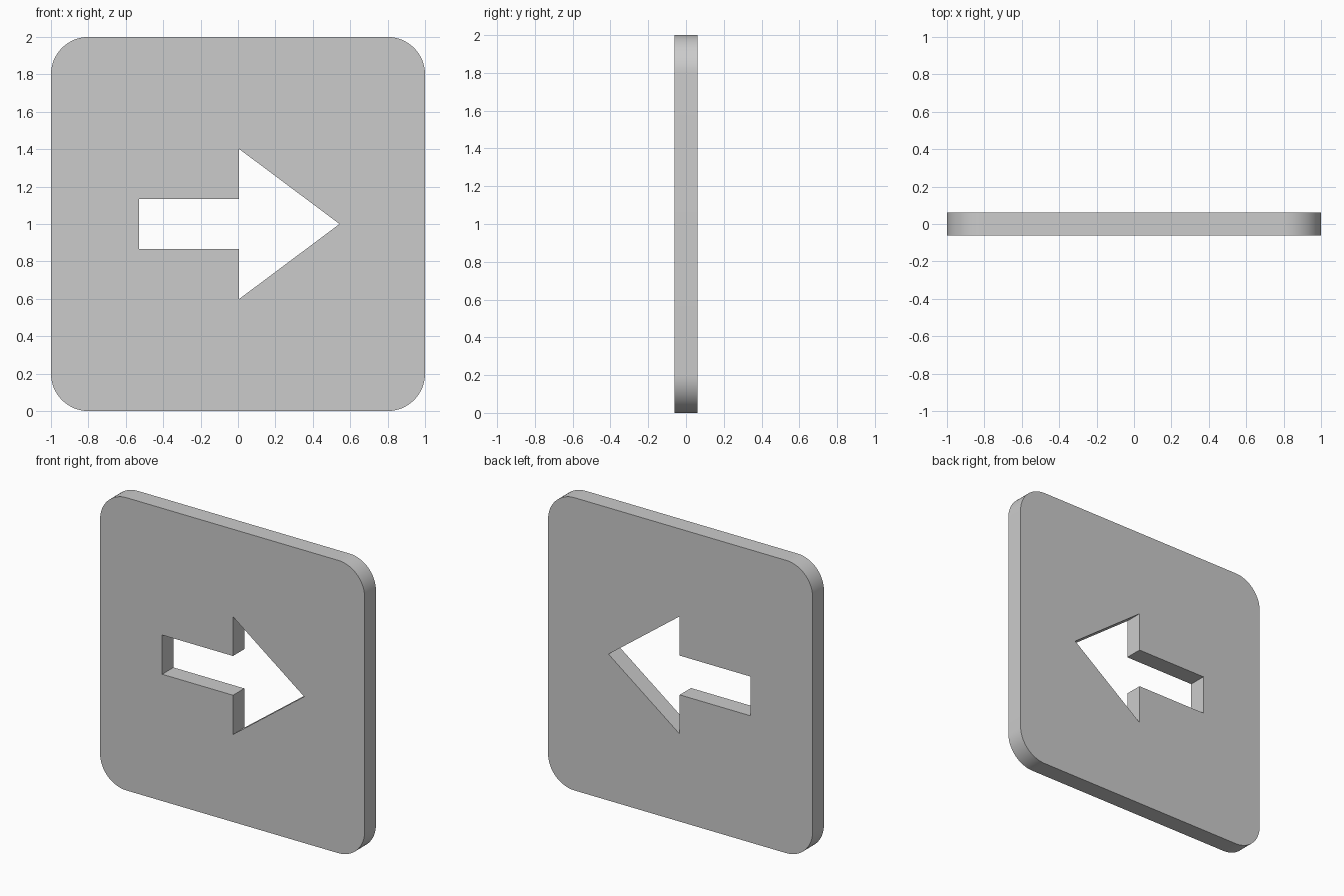
import bpy, bmesh
from math import cos, sin, pi

if "Cube" in bpy.data.objects:
    bpy.data.objects.remove(bpy.data.objects["Cube"])

HALF_T = 0.061      # half the plate thickness
RADIUS = 0.2        # corner radius
STEPS = 16          # segments per rounded corner


def rounded_square(half, radius, centre_z):
    """Outline in (x, z), counter-clockwise."""
    c = half - radius
    points = []
    for i, (sx, sz) in enumerate([(1, 1), (-1, 1), (-1, -1), (1, -1)]):
        for k in range(STEPS + 1):
            a = (i + k / STEPS) * pi / 2
            points.append((sx * c + radius * cos(a),
                           centre_z + sz * c + radius * sin(a)))
    return points


def add_loop(bm, points):
    verts = [bm.verts.new((x, -HALF_T, z)) for x, z in points]
    return [bm.edges.new((v, verts[(i + 1) % len(verts)]))
            for i, v in enumerate(verts)]


# Arrow cut-out: upper half, mirrored about z = 1
upper = [(-0.53, 0.134), (0.005, 0.134), (0.005, 0.402)]
arrow = ([(x, 1 + h) for x, h in upper] + [(0.543, 1.0)]
         + [(x, 1 - h) for x, h in reversed(upper)])

# Plate face with the arrow-shaped hole, extruded to thickness
bm = bmesh.new()
edges = add_loop(bm, rounded_square(1.0, RADIUS, 1.0)) + add_loop(bm, arrow)
bmesh.ops.triangle_fill(bm, edges=edges, use_beauty=True, normal=(0, -1, 0))
ext = bmesh.ops.extrude_face_region(bm, geom=bm.faces[:], use_keep_orig=True)
moved = [g for g in ext["geom"] if isinstance(g, bmesh.types.BMVert)]
bmesh.ops.translate(bm, verts=moved, vec=(0, 2 * HALF_T, 0))
bmesh.ops.recalc_face_normals(bm, faces=bm.faces[:])

mesh = bpy.data.meshes.new("arrow_plate")
bm.to_mesh(mesh)
bm.free()
plate = bpy.data.objects.new("arrow_plate", mesh)
bpy.context.collection.objects.link(plate)

# Smooth rounded corners, sharp rims
bpy.context.view_layer.objects.active = plate
plate.select_set(True)
bpy.ops.object.shade_smooth_by_angle(angle=pi / 6)
